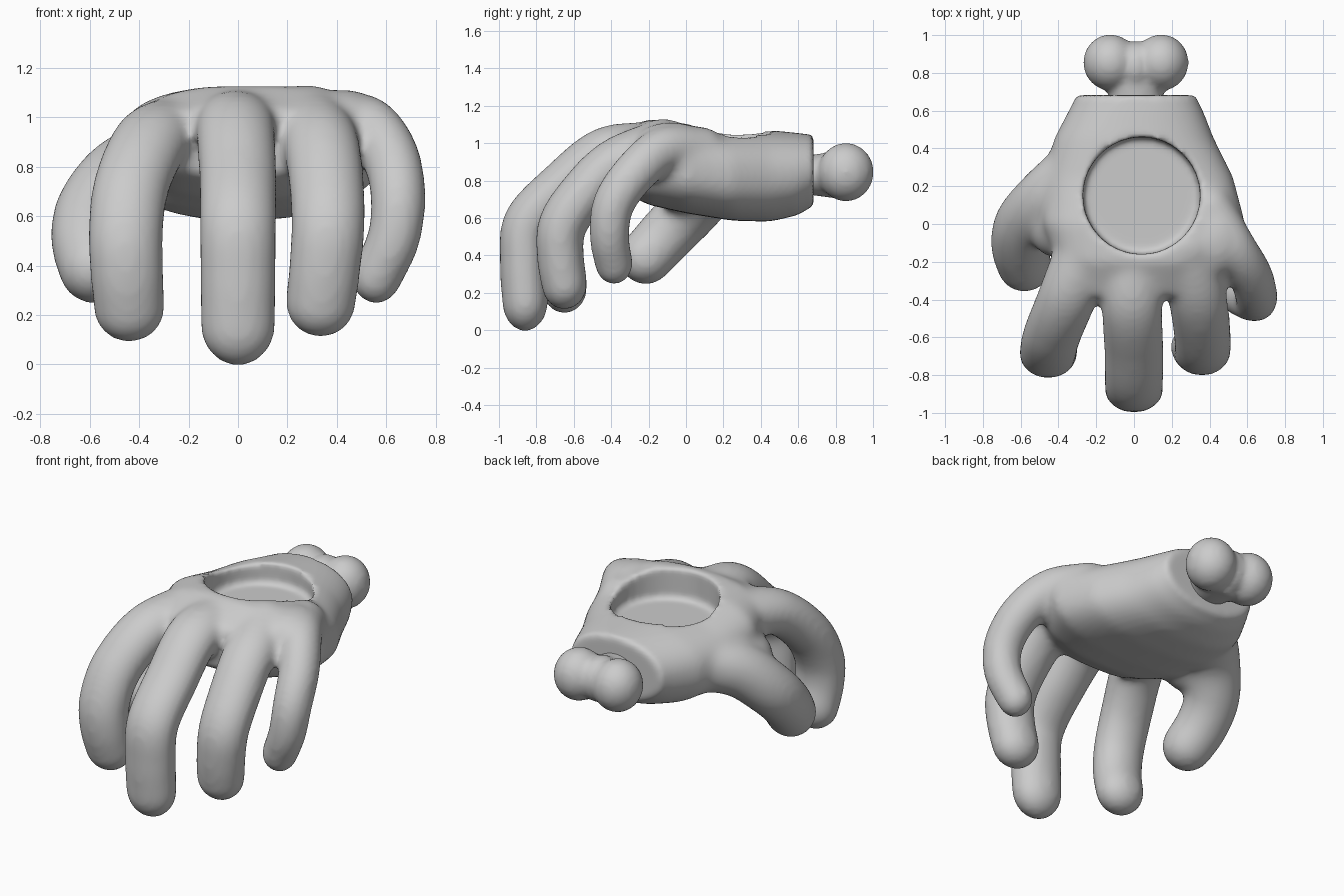
import bpy, bmesh, math
from mathutils import Vector, Matrix

cube = bpy.data.objects.get("Cube")
if cube:
    bpy.data.objects.remove(cube)

grey = bpy.data.materials.new("plain_grey")
grey.use_nodes = True
grey.diffuse_color = (0.6, 0.6, 0.6, 1)
grey.node_tree.nodes["Principled BSDF"].inputs["Base Color"].default_value = (0.6, 0.6, 0.6, 1)


def make_object(name, bm):
    mesh = bpy.data.meshes.new(name)
    bmesh.ops.recalc_face_normals(bm, faces=bm.faces)
    for f in bm.faces:
        f.smooth = True
    bm.to_mesh(mesh)
    bm.free()
    mesh.materials.append(grey)
    obj = bpy.data.objects.new(name, mesh)
    bpy.context.collection.objects.link(obj)
    return obj


def ball(bm, centre, size):
    bmesh.ops.create_icosphere(bm, subdivisions=3, radius=1,
                               matrix=Matrix.Translation(centre) @ Matrix.Diagonal((*size, 1)))


def spline(points, steps):
    """Smooth path through the points."""
    p = [Vector(q) for q in points]
    p = [2 * p[0] - p[1]] + p + [2 * p[-1] - p[-2]]
    for i in range(1, len(p) - 2):
        a, b, c, d = p[i - 1:i + 3]
        for s in range(steps):
            t = s / steps
            yield (2 * b + (c - a) * t + (2 * a - 5 * b + 4 * c - d) * t**2
                   + (3 * b - a - 3 * c + d) * t**3) / 2
    yield p[-2]


def finger(bm, points, start, end, widen, tip=1.0):
    """Chain of balls; tip stretches the last ones downwards."""
    path = list(spline(points, 8))
    for i, c in enumerate(path):
        t = i / (len(path) - 1)
        r = start + (end - start) * t
        ball(bm, c, (r * widen, r, r * (1 + (tip - 1) * t**3)))


def loft(bm, sections, sides=40):
    """Rounded sections along y: y, centre x, half width, centre z, half height, squareness."""
    rings = []
    for y, cx, w, cz, h, power in sections:
        ring = []
        for i in range(sides):
            a = math.tau * i / sides
            c, s = math.cos(a), math.sin(a)
            ring.append(bm.verts.new((cx + w * math.copysign(abs(c) ** (2 / power), c), y,
                                      cz + h * math.copysign(abs(s) ** (2 / power), s))))
        rings.append(ring)
    for r0, r1 in zip(rings, rings[1:]):
        for i in range(sides):
            j = (i + 1) % sides
            bm.faces.new((r0[i], r0[j], r1[j], r1[i]))
    bm.faces.new(rings[0])
    bm.faces.new(rings[-1])


# Palm and wrist
bm = bmesh.new()
loft(bm, [(0.78, 0.01, 0.28, 0.86, 0.17, 2.1), (0.68, 0.01, 0.317, 0.855, 0.19, 2.1),
          (0.6, 0.01, 0.357, 0.835, 0.22, 2.2), (0.45, 0, 0.425, 0.825, 0.245, 2.3),
          (0.25, 0.025, 0.5, 0.83, 0.245, 2.5), (0, 0.05, 0.54, 0.875, 0.25, 2.7),
          (-0.2, 0.05, 0.46, 0.9, 0.23, 2.7), (-0.38, 0, 0.34, 0.9, 0.14, 2.7)])

# Fleshy webs beside the thumb and behind the little finger
ball(bm, (-0.42, 0, 0.77), (0.14, 0.18, 0.15))
ball(bm, (0.43, -0.08, 0.99), (0.15, 0.2, 0.125))

# Four fingers and the thumb
finger(bm, [(-0.01, -0.15, 0.98), (-0.01, -0.43, 0.955), (0, -0.67, 0.765), (0, -0.85, 0.57),
            (0, -0.87, 0.36), (0, -0.86, 0.16)], 0.135, 0.126, 1.23, 1.35)
finger(bm, [(-0.25, -0.12, 0.95), (-0.35, -0.38, 0.9), (-0.43, -0.575, 0.725), (-0.455, -0.675, 0.53),
            (-0.45, -0.685, 0.37), (-0.44, -0.65, 0.23)], 0.14, 0.125, 1.18, 1.15)
finger(bm, [(0.28, -0.12, 0.995), (0.335, -0.38, 0.89), (0.36, -0.56, 0.715), (0.365, -0.665, 0.55),
            (0.35, -0.67, 0.38), (0.335, -0.65, 0.25)], 0.14, 0.125, 1.16, 1.15)
finger(bm, [(0.4, 0.08, 0.96), (0.52, -0.12, 0.965), (0.615, -0.27, 0.845), (0.648, -0.385, 0.68),
            (0.63, -0.41, 0.51), (0.56, -0.385, 0.355)], 0.13, 0.104, 1.0, 1.1)
finger(bm, [(-0.28, 0.3, 0.83), (-0.46, 0.14, 0.765), (-0.58, 0.005, 0.625),
            (-0.605, -0.115, 0.5), (-0.58, -0.215, 0.39)], 0.17, 0.148, 1.0)
hand = make_object("hand", bm)

# Cutter for the round socket in the back of the hand
bm = bmesh.new()
bmesh.ops.create_cone(bm, cap_ends=True, segments=32, radius1=0.31, radius2=0.31, depth=0.6,
                      matrix=Matrix.Translation((0.04, 0.15, 1.23)))
socket_cutter = make_object("socket_cutter", bm)

# Cutter for the flat wrist end
bm = bmesh.new()
bmesh.ops.create_cube(bm, size=1, matrix=Matrix.Translation((0, 1.182, 0.85)))
wrist_cutter = make_object("wrist_cutter", bm)

# Bone end: two knobs, the bridge between them and a flattened neck
bm = bmesh.new()
for x in (-0.125, 0.145):
    ball(bm, (x, 0.855, 0.845), (0.145, 0.15, 0.158))
ball(bm, (0.01, 0.835, 0.845), (0.1, 0.135, 0.14))
bmesh.ops.create_cone(bm, cap_ends=True, segments=32, radius1=0.13, radius2=0.175, depth=0.25,
                      matrix=Matrix.Translation((0.01, 0.73, 0.83)) @ Matrix.Diagonal((1, 1, 0.76, 1))
                      @ Matrix.Rotation(-math.pi / 2, 4, 'X'))
bone = make_object("bone", bm)


def fuse(obj, repeat):
    m = obj.modifiers.new("fuse", 'REMESH')
    m.mode, m.voxel_size, m.use_smooth_shade = 'VOXEL', 0.018, True
    s = obj.modifiers.new("soften", 'SMOOTH')
    s.factor, s.iterations = 0.5, repeat


fuse(hand, 16)
for cutter in (socket_cutter, wrist_cutter):
    b = hand.modifiers.new("cut", 'BOOLEAN')
    b.operation, b.solver, b.object = 'DIFFERENCE', 'EXACT', cutter
    cutter.hide_render = True
fuse(hand, 5)
fuse(bone, 6)

# Bake the modifiers into the meshes
for obj in (hand, bone):
    bpy.ops.object.select_all(action='DESELECT')
    obj.select_set(True)
    bpy.context.view_layer.objects.active = obj
    for m in list(obj.modifiers):
        bpy.ops.object.modifier_apply(modifier=m.name)
for cutter in (socket_cutter, wrist_cutter):
    bpy.data.objects.remove(cutter)
